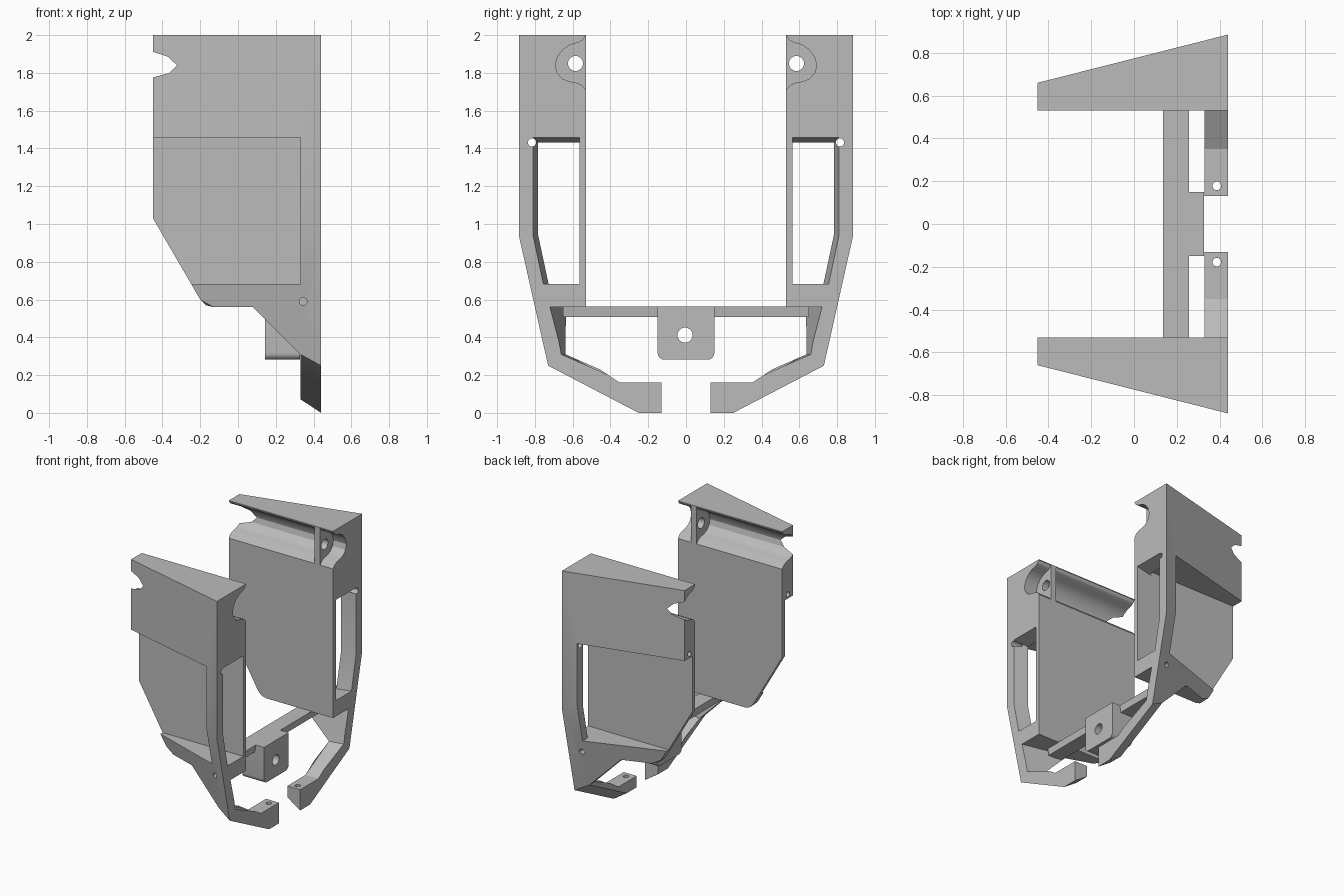
import bpy, bmesh, math
from mathutils import Vector, Matrix

cube = bpy.data.objects.get("Cube")
if cube:
    bpy.data.objects.remove(cube, do_unlink=True)

grey = bpy.data.materials.new("plain_grey")
grey.use_nodes = True
grey.diffuse_color = (0.5, 0.5, 0.5, 1)
grey.node_tree.nodes["Principled BSDF"].inputs["Base Color"].default_value = (0.5, 0.5, 0.5, 1)

FRONT, BACK = 0.44, -0.45


def add_object(name, bm):
    bmesh.ops.recalc_face_normals(bm, faces=bm.faces)
    mesh = bpy.data.meshes.new(name)
    bm.to_mesh(mesh)
    bm.free()
    mesh.materials.append(grey)
    obj = bpy.data.objects.new(name, mesh)
    bpy.context.collection.objects.link(obj)
    return obj


def loft(name, ring_a, ring_b):
    """Closed solid between two matching rings of points."""
    bm = bmesh.new()
    a = [bm.verts.new(p) for p in ring_a]
    b = [bm.verts.new(p) for p in ring_b]
    bm.faces.new(a)
    bm.faces.new(b)
    for i in range(len(a)):
        j = (i + 1) % len(a)
        bm.faces.new((a[i], a[j], b[j], b[i]))
    return add_object(name, bm)


def prism_x(name, profile, x0, x1, drift=None):
    """Loft a (y, z) profile along x; drift moves each point per unit behind the front."""
    drift = drift or [(0, 0)] * len(profile)

    def ring(x):
        d = FRONT - x
        return [(x, y + dy * d, z + dz * d) for (y, z), (dy, dz) in zip(profile, drift)]
    return loft(name, ring(x0), ring(x1))


def prism_y(name, profile, y0, y1):
    return loft(name, [(x, y0, z) for x, z in profile], [(x, y1, z) for x, z in profile])


def box(name, x0, x1, y0, y1, z0, z1):
    return prism_x(name, [(y0, z0), (y1, z0), (y1, z1), (y0, z1)], x0, x1)


def rod(name, start, end, radius):
    start, end = Vector(start), Vector(end)
    axis = end - start
    bm = bmesh.new()
    matrix = Matrix.Translation((start + end) / 2) @ axis.to_track_quat('Z', 'Y').to_matrix().to_4x4()
    bmesh.ops.create_cone(bm, cap_ends=True, segments=24, radius1=radius,
                          radius2=radius, depth=axis.length, matrix=matrix)
    return add_object(name, bm)


def combine(target, tool, operation='DIFFERENCE'):
    """Apply a boolean and discard its tool."""
    mod = target.modifiers.new("cut", 'BOOLEAN')
    mod.object, mod.operation, mod.solver = tool, operation, 'EXACT'
    select_only(target)
    bpy.ops.object.modifier_apply(modifier=mod.name)
    bpy.data.objects.remove(tool, do_unlink=True)


def select_only(obj):
    bpy.ops.object.select_all(action='DESELECT')
    obj.select_set(True)
    bpy.context.view_layer.objects.active = obj


def smooth(obj):
    select_only(obj)
    bpy.ops.object.shade_smooth_by_angle(angle=math.radians(25))


# Tapered outer hull of one side
side = prism_x("side_frames",
               [(0.13, 0), (0.25, 0), (0.73, 0.25), (0.885, 0.94), (0.885, 2), (0.13, 2)],
               FRONT, BACK,
               [(0, 0.66), (0, 0.66), (-0.22, 0.545), (-0.253, 0.4), (-0.253, 0), (0, 0)])

# Trim to the side silhouette
combine(side, prism_y("silhouette",
                      [(-0.6, 2.1), (0.6, 2.1), (0.6, -0.1), (0.33, -0.1), (0.33, 0.31),
                       (0.08, 0.56), (-0.13, 0.56), (-0.17, 0.57), (-0.2, 0.6),
                       (BACK, 1.03), (-0.6, 1.288)], -0.2, 1.2), 'INTERSECT')

# Clear the space between the sides, and the opening inside the lower arm
combine(side, box("inner_space", -0.7, 0.7, -0.3, 0.53, 0.5, 2.2))
combine(side, prism_x("arm_opening",
                      [(-0.1, 0.16), (0.35, 0.16), (0.66, 0.31), (0.72, 0.56), (-0.1, 0.56)],
                      0.6, 0.03,
                      [(0, 0), (0, 0), (-0.2, 0), (-0.23, 0), (0, 0)]))

# Outer pocket and the front window into it
combine(side, box("pocket", -0.7, 0.33, 0.565, 1.2, 0.682, 1.458))
combine(side, prism_x("window",
                      [(0.563, 0.682), (0.755, 0.682), (0.81, 0.94), (0.81, 1.458), (0.563, 1.458)],
                      0.5, 0.31,
                      [(0, 0), (-0.25, 0), (-0.25, 0), (-0.25, -0.24), (0, -0.24)]))

# Curved channel on the inner side, split by a thin web
channel = [(0.5, 2.0), (0.532, 1.995), (0.545, 1.975), (0.57, 1.96), (0.61, 1.95), (0.65, 1.925),
           (0.68, 1.885), (0.692, 1.84), (0.682, 1.8), (0.655, 1.77), (0.62, 1.755),
           (0.58, 1.748), (0.55, 1.735), (0.53, 1.71), (0.5, 1.7)]
for x0, x1 in ((-0.6, 0.28), (0.33, 0.6)):
    combine(side, prism_x("channel", channel, x0, x1))

# Screw holes
for start, end, radius in (
        ((0.2, 0.585, 1.85), (0.6, 0.585, 1.85), 0.04),
        ((0.3, 0.815, 1.432), (0.6, 0.815, 1.432), 0.022),
        ((-0.6, 0.6, 1.49), (-0.35, 0.6, 1.49), 0.02),
        ((0.345, 0.68, 0.59), (0.345, 1.0, 0.59), 0.02),
        ((0.387, 0.178, -0.1), (0.387, 0.178, 0.3), 0.02)):
    combine(side, rod("hole", start, end, radius))

# Other side
smooth(side)
mirror = side.modifiers.new("mirror", 'MIRROR')
mirror.use_axis = (False, True, False)
mirror.use_clip = False

# Cross bar with its central mounting tab
mount = prism_y("cross_bar", [(0.135, 0.508), (0.25, 0.508), (0.257, 0.563), (0.135, 0.563)],
                -0.65, 0.65)
r, outline = 0.035, [(0.15, 0.563), (-0.15, 0.563)]
for cy, start in ((-0.15 + r, 180), (0.15 - r, 270)):
    for i in range(7):
        a = math.radians(start + 15 * i)
        outline.append((cy + r * math.cos(a), 0.282 + r + r * math.sin(a)))
tab = prism_x("mounting_tab", outline, 0.142, 0.327)
combine(mount, tab, 'UNION')
combine(mount, rod("tab_hole", (0, -0.005, 0.412), (0.5, -0.005, 0.412), 0.04))
smooth(mount)
